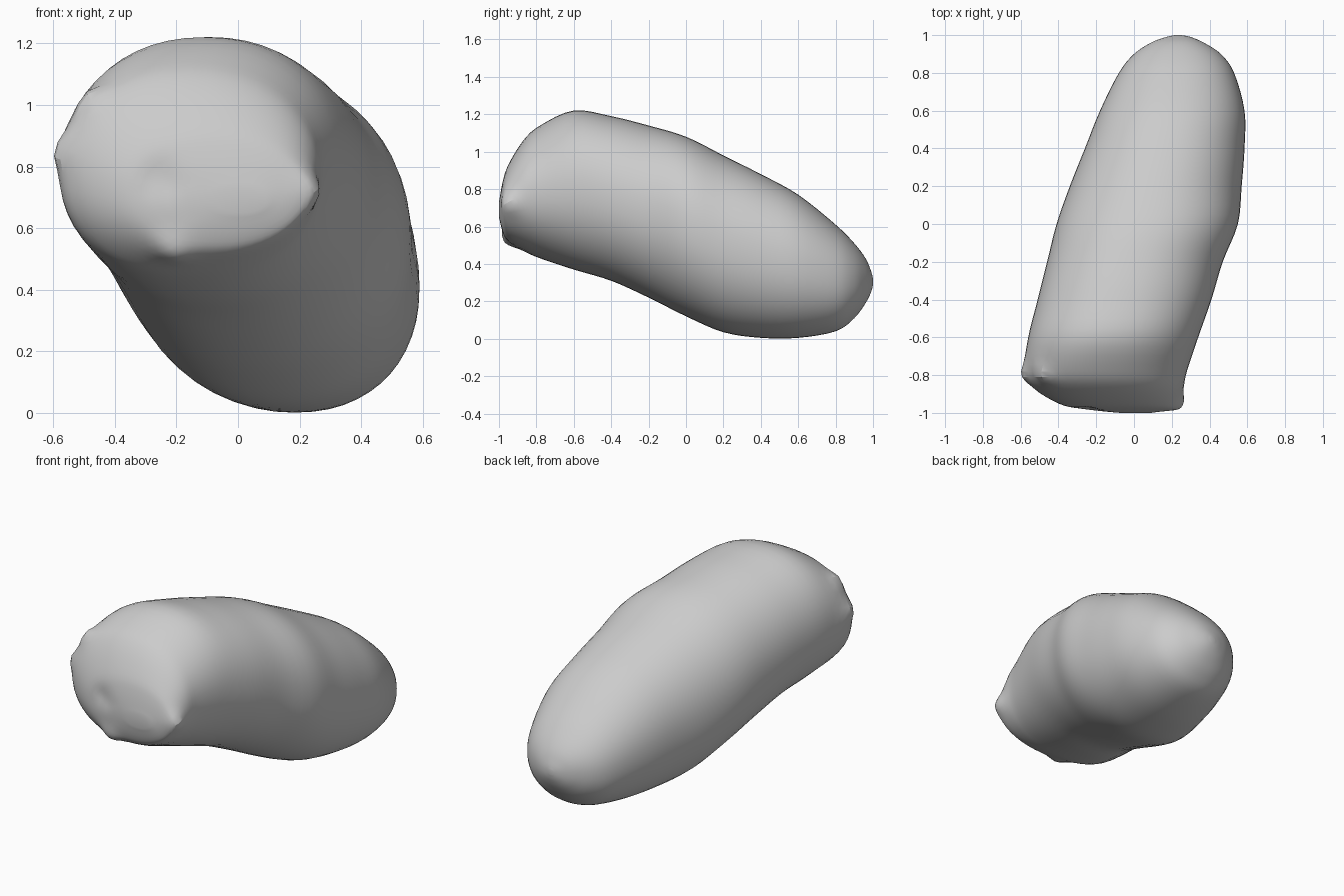
import bpy, bmesh
from math import sin, cos, pi, copysign, exp
from mathutils import Vector

default_cube = bpy.data.objects.get("Cube")
if default_cube:
    bpy.data.objects.remove(default_cube, do_unlink=True)

SIDES = 52      # vertices around each ring
STEPS = 4       # rings between neighbouring stations
ROUNDNESS = 2.15  # superellipse exponent of the section

# Stations along the body: y, left x, right x, bottom z, top z
STATIONS = [Vector(s) for s in (
    (-1, -.07, .09, .65, .73),
    (-.98, -.28, .2, .57, .84),
    (-.95, -.4, .23, .52, .93),
    (-.87, -.53, .26, .47, 1.06),
    (-.78, -.58, .28, .43, 1.14),
    (-.6, -.56, .34, .37, 1.22),
    (-.4, -.51, .41, .31, 1.19),
    (-.2, -.46, .47, .22, 1.14),
    (0, -.41, .55, .12, 1.08),
    (.2, -.34, .57, .035, .98),
    (.4, -.26, .585, .005, .88),
    (.6, -.18, .585, .005, .77),
    (.8, -.08, .53, .04, .61),
    (.9, 0, .46, .11, .51),
    (.96, .09, .37, .19, .43),
    (.99, .17, .3, .25, .36),
    (1, .22, .25, .29, .32),
)]


def spline(a, b, c, d, t):
    """Smooth curve from b to c."""
    return 0.5 * (2 * b + (c - a) * t + (2 * a - 5 * b + 4 * c - d) * t ** 2
                  + (3 * b - a - 3 * c + d) * t ** 3)


def power(v):
    return copysign(abs(v) ** (2 / ROUNDNESS), v)


def section(station):
    """Rounded outline that fills the limits of one station."""
    y, left, right, low, high = station
    for i in range(SIDES):
        a = 2 * pi * i / SIDES
        yield Vector(((left + right) / 2 + (right - left) / 2 * power(cos(a)), y,
                      (low + high) / 2 + (high - low) / 2 * power(sin(a))))


# Interpolated stations
path = []
last = len(STATIONS) - 1
for i in range(last):
    around = [STATIONS[min(max(i + k, 0), last)] for k in (-1, 0, 1, 2)]
    path += [spline(*around, n / STEPS) for n in range(STEPS)]
path.append(STATIONS[last])

# Body skin and end caps
bm = bmesh.new()
rings = [[bm.verts.new(p) for p in section(s)] for s in path]
for r, q in zip(rings, rings[1:]):
    for i in range(SIDES):
        j = (i + 1) % SIDES
        bm.faces.new((r[i], r[j], q[j], q[i]))
bm.faces.new(rings[0])
bm.faces.new(rings[-1])

# Small pinched nubs around the blunt front end, and one shallow dent
PINCHES = [
    ((.22, -.94, .72), (.03, -.01, 0)),
    ((-.21, -.94, .54), (0, -.02, -.02)),
    ((-.57, -.8, .85), (-.025, 0, 0)),
    ((-.5, -.82, 1.03), (-.02, 0, .03)),
    ((-.25, -.97, .76), (0, .015, 0)),
]
for place, pull in PINCHES:
    for v in bm.verts:
        distance = (v.co - Vector(place)).length
        v.co += Vector(pull) * exp(-(distance / .06) ** 2)

bmesh.ops.recalc_face_normals(bm, faces=bm.faces)
bmesh.ops.triangulate(bm, faces=bm.faces)
mesh = bpy.data.meshes.new("body")
bm.to_mesh(mesh)
bm.free()
body = bpy.data.objects.new("body", mesh)
bpy.context.collection.objects.link(body)

# Plain grey material
grey = bpy.data.materials.new("light grey")
grey.use_nodes = True
colour = (.6, .6, .6, 1)
grey.diffuse_color = colour
grey.node_tree.nodes["Principled BSDF"].inputs["Base Color"].default_value = colour
mesh.materials.append(grey)

# Smooth body, with creases kept where the front end is pinched
bpy.context.view_layer.objects.active = body
body.select_set(True)
bpy.ops.object.shade_smooth_by_angle(angle=pi / 9)
